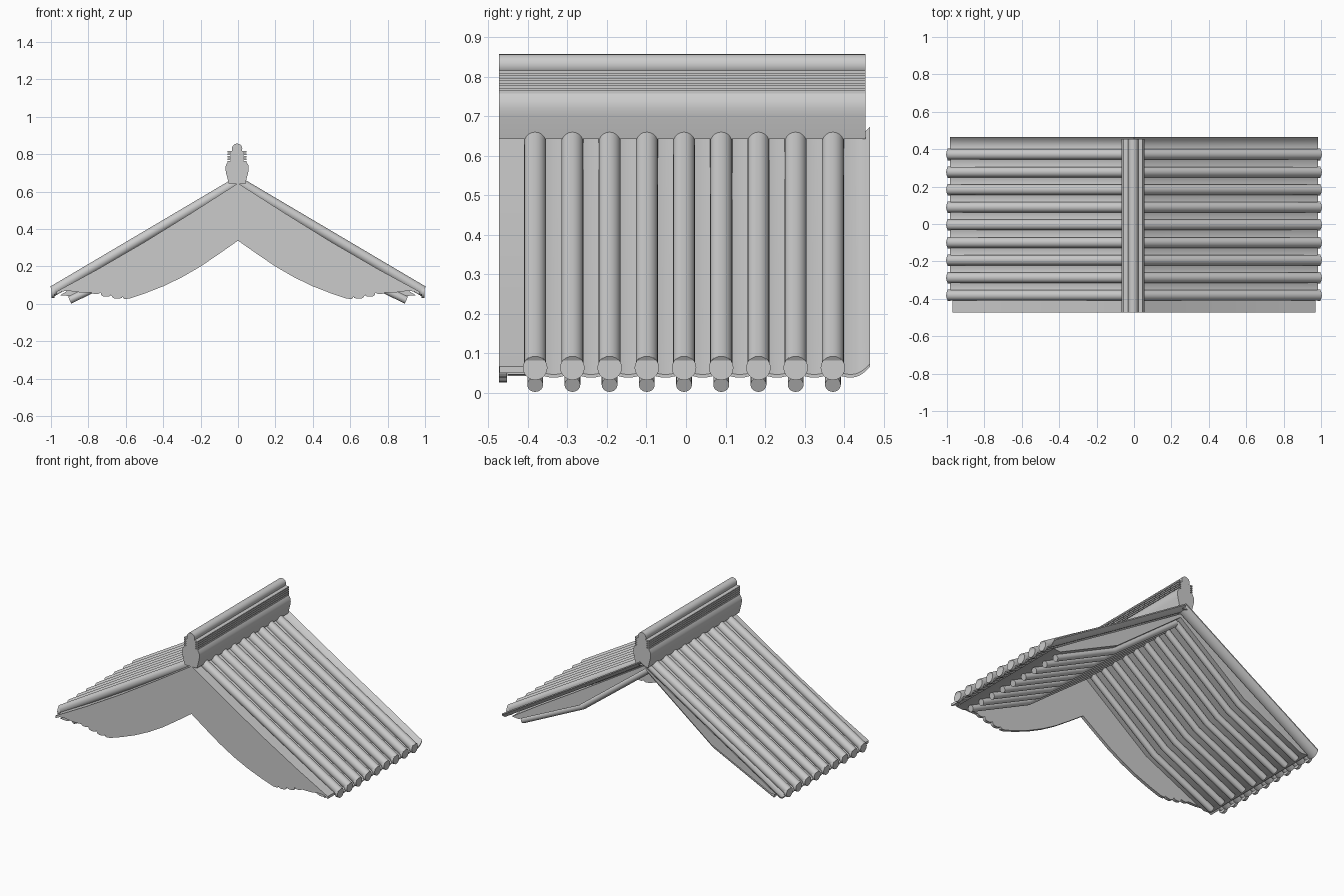
import bpy, math

old = bpy.data.objects.get("Cube")
if old:
    bpy.data.objects.remove(old, do_unlink=True)

grey = bpy.data.materials.new("clay grey")
grey.use_nodes = True
grey.diffuse_color = (0.6, 0.6, 0.6, 1)
grey.node_tree.nodes["Principled BSDF"].inputs["Base Color"].default_value = (0.6, 0.6, 0.6, 1)

PITCH = 0.0942
ROWS = [-0.005 + (i - 4) * PITCH for i in range(9)]


def loft(name, bodies, smooth=True):
    """Closed bodies, each a list of matching cross-section loops."""
    verts, faces = [], []
    for loops in bodies:
        n, base = len(loops[0]), len(verts)
        for loop in loops:
            verts += loop
        for i in range(len(loops) - 1):
            a = base + i * n
            faces += [(a + k, a + (k + 1) % n, a + n + (k + 1) % n, a + n + k) for k in range(n)]
        faces += [tuple(range(base, base + n)), tuple(range(len(verts) - n, len(verts)))]
    mesh = bpy.data.meshes.new(name)
    mesh.from_pydata(verts, [], faces)
    mesh.materials.append(grey)
    obj = bpy.data.objects.new(name, mesh)
    bpy.context.collection.objects.link(obj)
    bpy.ops.object.select_all(action='DESELECT')
    obj.select_set(True)
    bpy.context.view_layer.objects.active = obj
    bpy.ops.object.mode_set(mode='EDIT')
    bpy.ops.mesh.select_all(action='SELECT')
    bpy.ops.mesh.normals_make_consistent(inside=False)
    bpy.ops.object.mode_set(mode='OBJECT')
    if smooth:
        bpy.ops.object.shade_smooth_by_angle(angle=math.radians(35))


def extrude(name, outline, y0, y1, smooth=True):
    """Prism of an x-z outline running along y."""
    loft(name, [[[(x, y, z) for x, z in outline] for y in (y0, y1)]], smooth)


def rods(name, path, radius, side, upright_ends=False, sides=20):
    """One round bar per tile row, following an x-z path."""
    bodies = []
    for y in ROWS:
        loops = []
        for i, (x, z) in enumerate(path):
            a, b = path[max(i - 1, 0)], path[min(i + 1, len(path) - 1)]
            dx, dz = (1, 0) if upright_ends else (b[0] - a[0], b[1] - a[1])
            d = math.hypot(dx, dz)
            ring = [(radius * math.cos(math.tau * k / sides), radius * math.sin(math.tau * k / sides))
                    for k in range(sides)]
            loops.append([(side * (x - dz / d * v), y + u, z + dx / d * v) for u, v in ring])
        bodies.append(loops)
    loft(name, bodies)


def troughs(name, path, side, thick=0.008, steps=8):
    """Concave tiles, the outermost one curling up at its free edge."""
    bodies = []
    for y in ROWS:
        curl = 0.028 if y == ROWS[-1] else 0.014
        curve = []
        for k in range(steps + 1):
            s = 2 * k / steps - 1
            curve.append((y + PITCH * k / steps, (curl if s > 0 else 0.014) * s * s))
        section = [(u, v + thick / 2) for u, v in curve] + [(u, v - thick / 2) for u, v in curve[::-1]]
        bodies.append([[(side * x, u, z + v) for u, v in section] for x, z in path])
    loft(name, bodies)


def drop(path, amount):
    return [(x, z - amount) for x, z in path]


def flip(points, side):
    return [(side * x, z) for x, z in points]


deck_path = [(0, 0.645), (0.25, 0.485), (0.5, 0.33), (0.75, 0.185), (0.97, 0.066)]
trough_path = [(0, 0.642), (0.5, 0.335), (0.75, 0.185), (0.985, 0.042)]
rafter_path = [(0, 0.585), (0.47, 0.225), (0.9, 0.02)]
bed_under = [(0, 0.605), (0.47, 0.245), (0.9, 0.042)]

# Gable board outline: curved lower edge with scalloped tips
lower = [(0, 0.338), (0.1, 0.268), (0.2, 0.2), (0.3, 0.142), (0.4, 0.094),
         (0.5, 0.055), (0.58, 0.028), (0.61, 0.026)]
for mid, z, r in ((0.645, 0.038, 0.028), (0.705, 0.048, 0.026), (0.76, 0.062, 0.025)):
    lower += [(mid + r * math.cos(a), z - 0.4 * r * math.sin(a))
              for a in (math.pi * (1 - k / 5) for k in range(6))]
lower += [(0.85, 0.062), (0.91, 0.07), (0.95, 0.065)]
gable = lower + deck_path[::-1]

for side, label in ((1, "left"), (-1, "right")):
    # Verge strip, bed below the tiles, tiles with end discs, rafters, gable board
    extrude(label + "_verge_strip",
            flip(deck_path + drop(deck_path, 0.016)[::-1], side), -0.472, ROWS[0])
    extrude(label + "_tile_bed",
            flip(drop(trough_path[:3], 0.014) + [(0.95, 0.046)] + bed_under[::-1], side), -0.452, 0.415)
    troughs(label + "_trough_tiles", trough_path, side)
    rods(label + "_cover_tiles", [(0.01, 0.647), (0.99, 0.068)], 0.028, side)
    rods(label + "_tile_end_discs", [(0.98, 0.063), (0.998, 0.063)], 0.031, side, True)
    rods(label + "_rafters", rafter_path, 0.02, side)
    extrude(label + "_gable_board", flip(gable, side), -0.473, -0.453, False)

# Ridge: base wall, stacked thin courses and round cap
RIDGE_X = -0.005


def ridge(name, half):
    outline = [(RIDGE_X + x, z) for x, z in half] + [(RIDGE_X - x, z) for x, z in reversed(half)]
    extrude(name, outline, -0.473, 0.455)


ridge("ridge_base", [(0.044, 0.642), (0.059, 0.7), (0.062, 0.72), (0.06, 0.742), (0.05, 0.758)])
courses = []
for i in range(5):
    z = 0.757 + i * 0.0128
    courses += [(0.05, z), (0.05, z + 0.008), (0.034, z + 0.008), (0.034, z + 0.0128)]
ridge("ridge_courses", courses[:-2])
extrude("ridge_cap", [(RIDGE_X + 0.028 * math.cos(math.tau * k / 20),
                       0.829 + 0.028 * math.sin(math.tau * k / 20)) for k in range(20)], -0.473, 0.455)
